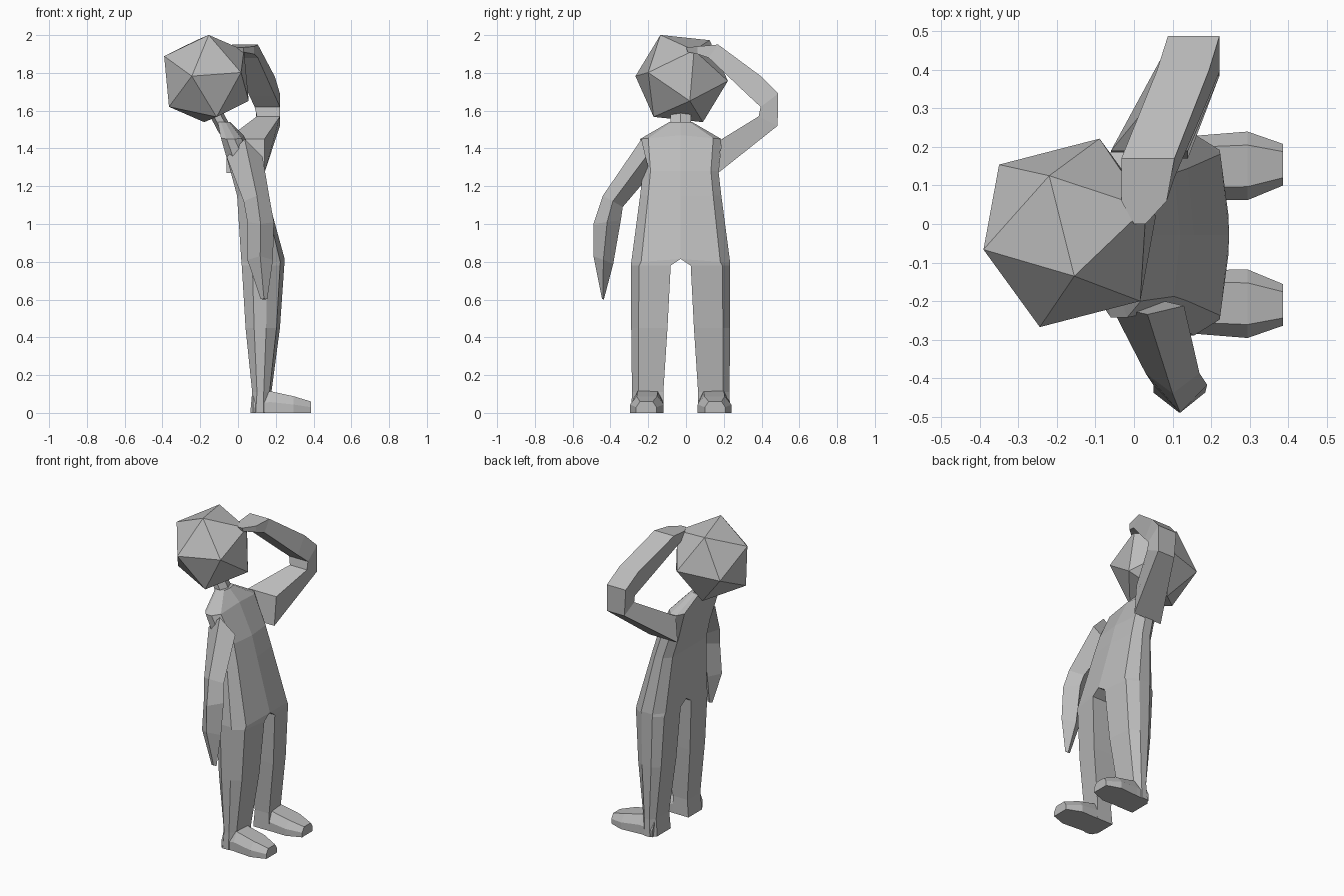
import bpy, bmesh, math
from mathutils import Vector, Matrix

old = bpy.data.objects.get("Cube")
if old:
    bpy.data.objects.remove(old, do_unlink=True)

MID = -0.028  # y of the body's plane of symmetry

clay = bpy.data.materials.new("clay_grey")
clay.use_nodes = True
tone = (0.5, 0.5, 0.5, 1)
clay.diffuse_color = tone
clay.node_tree.nodes["Principled BSDF"].inputs["Base Color"].default_value = tone


def finish(name, bm):
    """Turn a bmesh into a flat shaded object."""
    bmesh.ops.recalc_face_normals(bm, faces=bm.faces)
    mesh = bpy.data.meshes.new(name)
    bm.to_mesh(mesh)
    bm.free()
    mesh.materials.append(clay)
    obj = bpy.data.objects.new(name, mesh)
    bpy.context.collection.objects.link(obj)
    return obj


def loft(name, rings, mirrored=False):
    """Skin a list of matching point rings and cap both ends."""
    bm = bmesh.new()
    loops = [[bm.verts.new(p) for p in ring] for ring in rings]
    for low, high in zip(loops, loops[1:]):
        for i in range(len(low)):
            j = (i + 1) % len(low)
            bm.faces.new((low[i], low[j], high[j], high[i]))
    bm.faces.new(loops[0])
    bm.faces.new(loops[-1])
    bmesh.ops.recalc_face_normals(bm, faces=bm.faces)
    if mirrored:
        # Open the half on the plane of symmetry so both halves join
        inside = [f for f in bm.faces if all(abs(v.co.y) < 1e-5 for v in f.verts)]
        bmesh.ops.delete(bm, geom=inside, context="FACES")
    obj = finish(name, bm)
    if mirrored:
        obj.location.y = MID
        mod = obj.modifiers.new("mirror", "MIRROR")
        mod.use_axis = (False, True, False)
    return obj


def half_section(z, back, front, inner, outer, drop=0):
    """Bevelled half outline of the body; drop lowers the outer side."""
    def pt(along, across):
        return (back + (front - back) * along,
                inner + (outer - inner) * across, z - drop * across)
    return [pt(1, 0), pt(0.9, 0.8), pt(0.6, 1), pt(0.25, 1), pt(0, 0.8), pt(0, 0)]


def box_section(back, front, outer, inner):
    return [(back, *outer), (front, *outer), (front, *inner), (back, *inner)]


def diamond_section(back, front, outer, inner):
    y, z = [(a + b) / 2 for a, b in zip(outer, inner)]
    return [((back + front) / 2, *outer), (front, y, z),
            ((back + front) / 2, *inner), (back, y, z)]


# Legs and torso
loft("body", [
    half_section(0, 0.065, 0.18, 0.09, 0.262),
    half_section(0.11, 0.075, 0.177, 0.092, 0.258),
    half_section(0.45, 0.04, 0.222, 0.07, 0.262),
    half_section(0.78, 0.02, 0.245, 0.053, 0.262),
    half_section(0.815, 0.018, 0.247, 0, 0.262, 0.02),
    half_section(1.15, -0.005, 0.155, 0, 0.215),
    half_section(1.28, -0.04, 0.12, 0, 0.2),
    half_section(1.47, -0.09, 0.03, 0, 0.215, 0.02),
    half_section(1.54, -0.108, -0.04, 0, 0.06),
], mirrored=True)


# Feet
def foot_section(x, inner, outer, height, bevel):
    return [(x, inner, 0), (x, outer, 0),
            (x, outer, height * 0.5), (x, outer - bevel, height),
            (x, inner + bevel, height), (x, inner, height * 0.5)]


loft("feet", [
    foot_section(0.08, 0.095, 0.255, 0.09, 0.02),
    foot_section(0.17, 0.092, 0.258, 0.115, 0.03),
    foot_section(0.295, 0.09, 0.268, 0.088, 0.035),
    foot_section(0.387, 0.128, 0.236, 0.06, 0.02),
], mirrored=True)

# Raised arm with the hand at the head
loft("left_arm", [
    box_section(-0.06, 0.14, (0.17, 1.27), (0.19, 1.45)),
    box_section(0.1, 0.222, (0.485, 1.52), (0.385, 1.57)),
    box_section(0.088, 0.222, (0.488, 1.69), (0.395, 1.62)),
    box_section(0.06, 0.195, (0.4, 1.78), (0.33, 1.68)),
    box_section(-0.033, 0.105, (0.17, 1.95), (0.12, 1.88)),
    box_section(-0.033, 0.085, (0.06, 1.94), (0.06, 1.9)),
    box_section(0, 0.03, (0, 1.935), (0.01, 1.91)),
])

# Hanging arm
loft("right_arm", [
    diamond_section(-0.06, 0.13, (-0.235, 1.45), (-0.19, 1.26)),
    diamond_section(0.03, 0.17, (-0.44, 1.15), (-0.335, 1.09)),
    diamond_section(0.05, 0.19, (-0.49, 1), (-0.345, 1.02)),
    diamond_section(0.05, 0.185, (-0.49, 0.83), (-0.385, 0.79)),
    diamond_section(0.12, 0.155, (-0.445, 0.605), (-0.435, 0.6)),
])


# Neck
def neck_ring(x, z):
    turns = [math.tau * k / 6 for k in range(6)]
    return [(x + 0.04 * math.cos(a), MID + 0.062 * math.sin(a), z) for a in turns]


loft("neck", [neck_ring(-0.06, 1.48), neck_ring(-0.15, 1.65)])

# Head: a tilted icosahedron, turned so one corner is the crown
crown = Vector((0.012, -0.112, 0.23)).normalized()
side = Vector((-0.078, -0.247, 0.015))
side = (side - crown * side.dot(crown)).normalized()
turn = Matrix((side, crown.cross(side), crown)).transposed()
corners = [Vector((0, 0, 1))]
for k in range(5):
    a = math.tau * k / 5
    corners.append(Vector((2 * math.cos(a), 2 * math.sin(a), 1)).normalized())
corners += [-c for c in corners]
bm = bmesh.new()
for c in corners:
    bm.verts.new(turn @ c * 0.257)
bmesh.ops.convex_hull(bm, input=bm.verts)
finish("head", bm).location = (-0.167, -0.023, 1.77)
